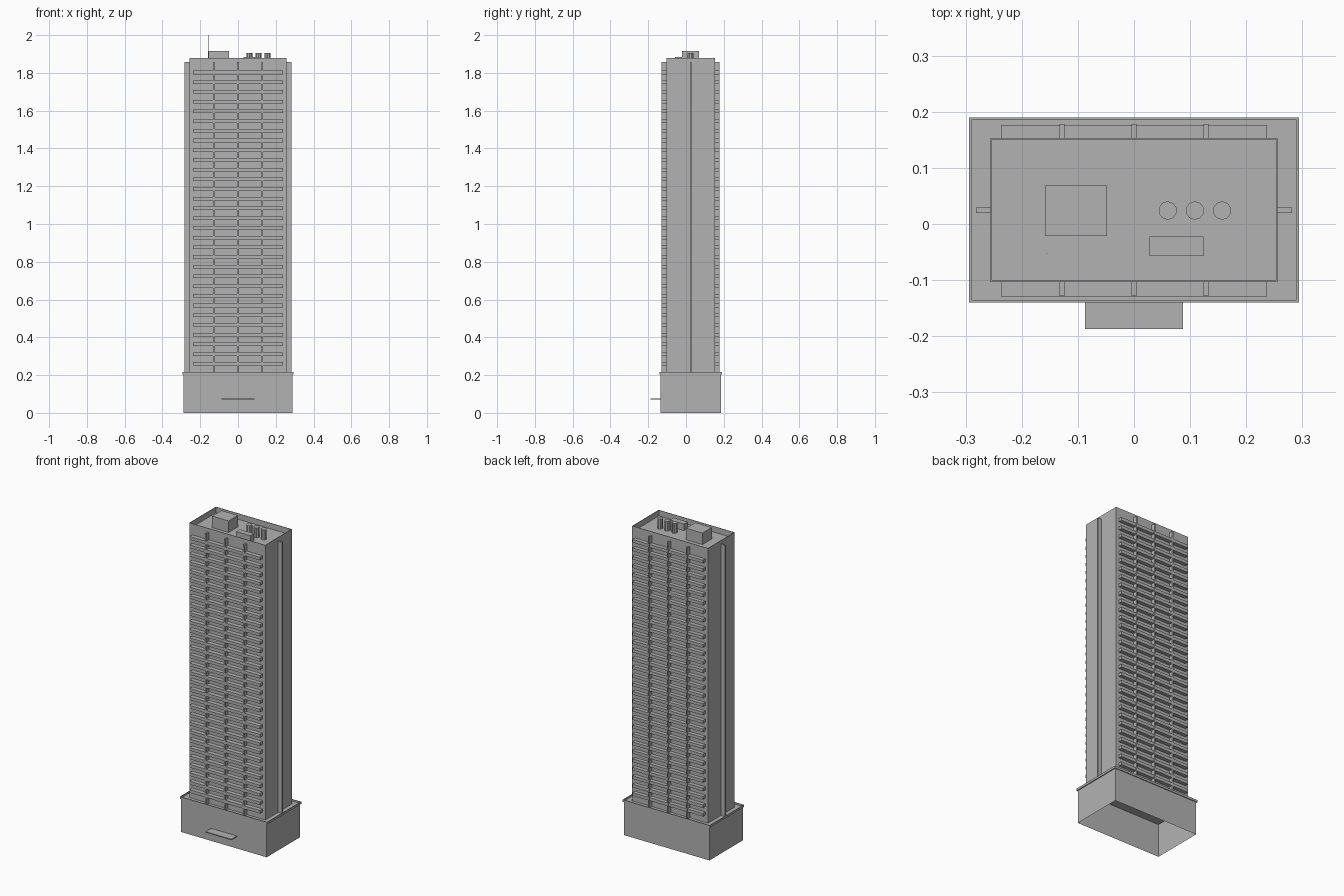
import bpy, bmesh
from mathutils import Matrix, Vector

cube = bpy.data.objects.get("Cube")
if cube:
    bpy.data.objects.remove(cube, do_unlink=True)

# One concrete grey for the whole building
GREY = (0.45, 0.45, 0.45, 1)
concrete = bpy.data.materials.new("concrete grey")
concrete.use_nodes = True
concrete.diffuse_color = GREY
concrete.node_tree.nodes["Principled BSDF"].inputs["Base Color"].default_value = GREY

MID = 0.025  # depth centre of the tower


def finish(name, bm):
    mesh = bpy.data.meshes.new(name)
    bm.to_mesh(mesh)
    bm.free()
    mesh.materials.append(concrete)
    obj = bpy.data.objects.new(name, mesh)
    bpy.context.collection.objects.link(obj)
    return obj


def add_box(bm, x, y, z):
    size = [b - a for a, b in (x, y, z)]
    mid = [(a + b) / 2 for a, b in (x, y, z)]
    return bmesh.ops.create_cube(
        bm, matrix=Matrix.Translation(mid) @ Matrix.Diagonal((*size, 1)))["verts"]


def box(name, x, y, z):
    bm = bmesh.new()
    add_box(bm, x, y, z)
    return finish(name, bm)


def cylinder(name, x, y, r, z, sides):
    bm = bmesh.new()
    bmesh.ops.create_cone(
        bm, cap_ends=True, segments=sides, radius1=r, radius2=r, depth=z[1] - z[0],
        matrix=Matrix.Translation((x, y, sum(z) / 2)))
    return finish(name, bm)


def tray(name, half_x, half_y, z, rim, depth):
    """Box whose top is inset and sunk to leave a parapet."""
    bm = bmesh.new()
    add_box(bm, (-half_x, half_x), (MID - half_y, MID + half_y), z)
    bm.normal_update()
    top = max(bm.faces, key=lambda f: f.normal.z)
    bmesh.ops.inset_region(bm, faces=[top], thickness=rim)
    walls = bmesh.ops.extrude_face_region(bm, geom=[top])["geom"]
    bmesh.ops.translate(bm, vec=Vector((0, 0, -depth)),
                        verts=[v for v in walls if isinstance(v, bmesh.types.BMVert)])
    if top.is_valid:
        bmesh.ops.delete(bm, geom=[top], context="FACES")
    bmesh.ops.recalc_face_normals(bm, faces=bm.faces)
    return finish(name, bm)


# Podium: walls open underneath, with a projecting rimmed cap
bm = bmesh.new()
add_box(bm, (-0.288, 0.288), (MID - 0.16, MID + 0.16), (0, 0.204))
bm.normal_update()
bmesh.ops.delete(bm, geom=[f for f in bm.faces if f.normal.z < -0.5], context="FACES")
finish("podium", bm)
tray("podium_cap", 0.294, 0.165, (0.203, 0.216), 0.006, 0.01)
box("entrance_canopy", (-0.087, 0.087), (-0.187, -0.135), (0.07, 0.076))

# Tower shaft with a thin roof parapet
tray("tower", 0.256, 0.128, (0.206, 1.88), 0.004, 0.035)

# Balconies and vertical fins on the front and back
for side, wall, edge, fin in (("front", -0.102, -0.129, -0.1285),
                              ("back", 0.152, 0.1765, 0.178)):
    bm = bmesh.new()
    for floor in range(31):
        z = 0.26 + floor * 0.0514
        add_box(bm, (-0.237, 0.237), sorted((wall, edge)), (z - 0.0095, z + 0.0095))
    finish(side + "_balconies", bm)
    bm = bmesh.new()
    for x in (-0.128, 0, 0.128):
        add_box(bm, (x - 0.0045, x + 0.0045), sorted((wall, fin)), (0.206, 1.857))
    finish(side + "_fins", bm)

# Single fin on each end wall
for side, s in (("left", 1), ("right", -1)):
    box(side + "_fin", sorted((s * 0.255, s * 0.282)), (0.02, 0.029), (0.206, 1.857))

# Roof equipment
box("lift_housing", (-0.159, -0.048), (-0.021, 0.069), (1.844, 1.915))
box("roof_duct", (0.028, 0.124), (-0.057, -0.022), (1.844, 1.885))
for i, x in enumerate((0.06, 0.1085, 0.157)):
    cylinder(f"cooling_unit_{i + 1}", x, 0.024, 0.0165, (1.844, 1.905), 10)
cylinder("antenna", -0.155, -0.053, 0.001, (1.844, 2.0), 6)
